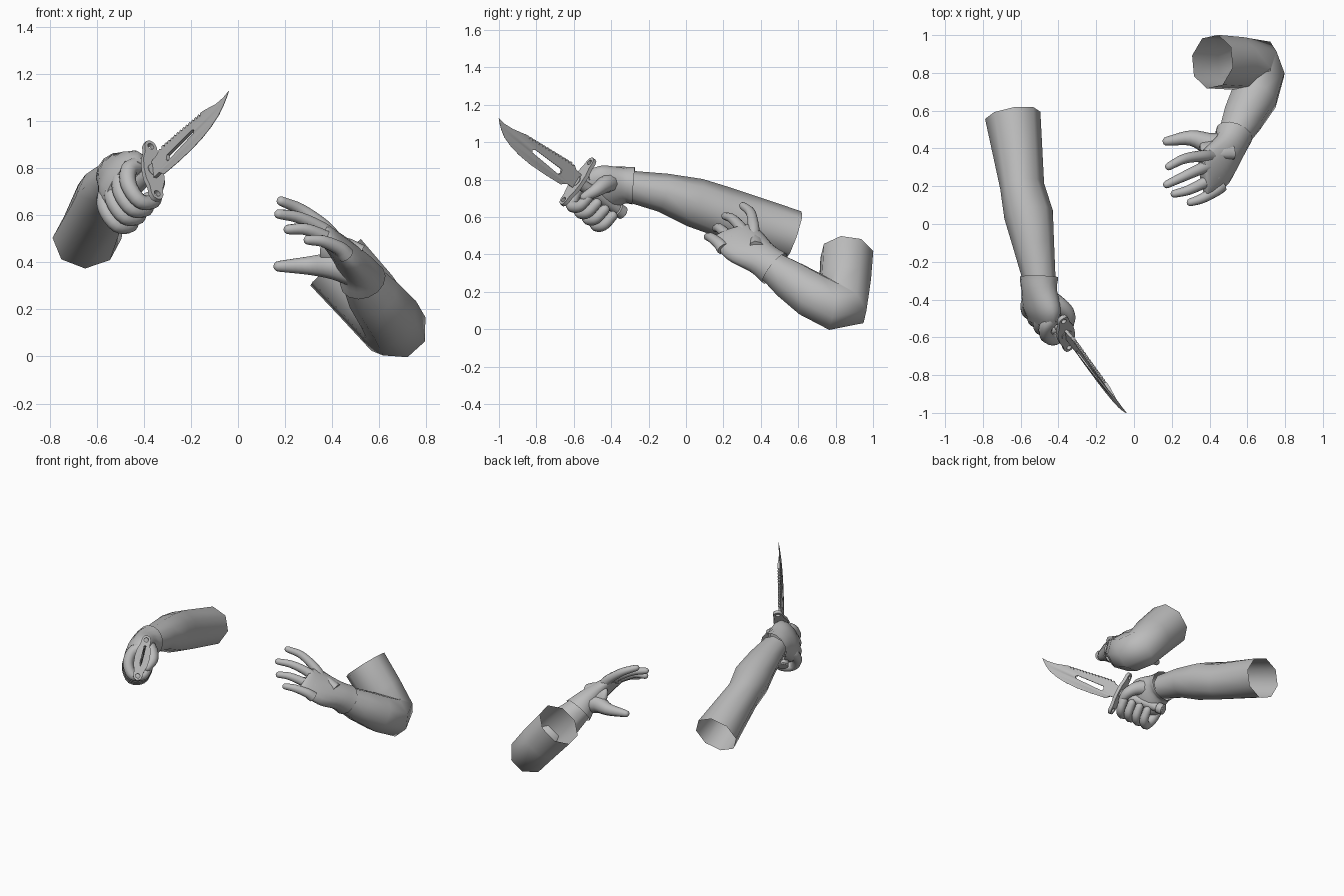
import bpy, bmesh, math
from mathutils import Vector, Matrix

cube = bpy.data.objects.get("Cube")
if cube:
    bpy.data.objects.remove(cube, do_unlink=True)

grey = bpy.data.materials.new("plain grey")
grey.use_nodes = True
grey.diffuse_color = (0.5, 0.5, 0.5, 1)
grey.node_tree.nodes["Principled BSDF"].inputs["Base Color"].default_value = (0.5, 0.5, 0.5, 1)


def select_only(obj):
    bpy.ops.object.select_all(action='DESELECT')
    obj.select_set(True)
    bpy.context.view_layer.objects.active = obj


def finish(obj, angle):
    select_only(obj)
    bpy.ops.object.shade_smooth_by_angle(angle=math.radians(angle))


def refine(rows, steps):
    """Catmull-Rom resampling of rows of numbers."""
    rows = [Vector(r) for r in rows]
    ext = [rows[0] * 2 - rows[1]] + rows + [rows[-1] * 2 - rows[-2]]
    out = []
    for i in range(len(rows) - 1):
        p, q, r, s = ext[i:i + 4]
        for k in range(steps):
            t = k / steps
            out.append(0.5 * (q * 2 + (r - p) * t + (p * 2 - q * 5 + r * 4 - s) * t * t
                              + (q * 3 - p - r * 3 + s) * t ** 3))
    return out + [rows[-1]]


def loft(name, centres, radii, hint, sides=8, steps=1, dome=False, caps=(False, False), angle=60):
    """Skin elliptical rings along a path; the first radius lies along the hint."""
    pts = refine(centres, steps)
    rad = refine(radii, steps)
    tans = [(pts[min(i + 1, len(pts) - 1)] - pts[i]).normalized()
            + (pts[i] - pts[max(i - 1, 0)]).normalized() for i in range(len(pts))]
    tans = [t.normalized() for t in tans]
    if dome:
        end, r, t = pts[-1], rad[-1], tans[-1]
        for a in (30, 55, 75):
            c, s = math.cos(math.radians(a)), math.sin(math.radians(a))
            pts.append(end + t * r[1] * s)
            rad.append(r * c)
            tans.append(t)
    bm = bmesh.new()
    rings = []
    for p, r, t in zip(pts, rad, tans):
        u = Vector(hint)
        u = (u - t * u.dot(t)).normalized()
        v = t.cross(u)
        rings.append([bm.verts.new(p + u * r[0] * math.cos(b) + v * r[1] * math.sin(b))
                      for b in [2 * math.pi * (k + 0.5) / sides for k in range(sides)]])
    for lo, hi in zip(rings, rings[1:]):
        for k in range(sides):
            j = (k + 1) % sides
            bm.faces.new((lo[k], lo[j], hi[j], hi[k]))
    if caps[0]:
        bm.faces.new(rings[0][::-1])
    if caps[1] or dome:
        bm.faces.new(rings[-1])
    mesh = bpy.data.meshes.new(name)
    bm.to_mesh(mesh)
    bm.free()
    mesh.materials.append(grey)
    obj = bpy.data.objects.new(name, mesh)
    bpy.context.collection.objects.link(obj)
    finish(obj, angle)


def digit(name, path, r0, r1, hint):
    n = len(path) - 1
    radii = [(r0 + (r1 - r0) * i / n,) * 2 for i in range(n + 1)]
    loft(name, path, radii, hint, sides=10, steps=4, dome=True, caps=(True, True))


def plate(name, outlines, thickness, axes, origin):
    """Flat shape with holes, extruded along the third axis."""
    cu = bpy.data.curves.new(name, 'CURVE')
    cu.dimensions = '2D'
    cu.fill_mode = 'BOTH'
    cu.extrude = thickness / 2
    for line in outlines:
        sp = cu.splines.new('POLY')
        sp.points.add(len(line) - 1)
        for pt, (x, y) in zip(sp.points, line):
            pt.co = (x, y, 0, 1)
        sp.use_cyclic_u = True
    obj = bpy.data.objects.new(name, cu)
    bpy.context.collection.objects.link(obj)
    select_only(obj)
    bpy.ops.object.convert(target='MESH')
    obj = bpy.context.view_layer.objects.active
    obj.data.materials.clear()
    obj.data.materials.append(grey)
    bm = bmesh.new()
    bm.from_mesh(obj.data)
    bmesh.ops.remove_doubles(bm, verts=bm.verts, dist=0.0002)
    bm.to_mesh(obj.data)
    bm.free()
    m = Matrix(axes).transposed().to_4x4()
    m.translation = origin
    obj.matrix_world = m
    return obj


def circle(cx, cy, r, n=10):
    return [(cx + r * math.cos(2 * math.pi * k / n), cy + r * math.sin(2 * math.pi * k / n))
            for k in range(n)]


# Arms: open sleeves with eight sides
loft("right_arm",
     [(-.642, .575, .502), (-.592, .2, .627), (-.558, .05, .677), (-.53, -.12, .73), (-.5, -.3, .764)],
     [(.15, .133), (.114, .14), (.13, .133), (.109, .104), (.086, .084)], (1, 0, .41))
loft("left_arm",
     [(.415, .86, .4), (.55, .85, .25), (.645, .85, .135), (.67, .785, .125),
      (.64, .68, .18), (.575, .56, .262), (.525, .46, .335)],
     [(.15, .145), (.145, .143), (.137, .143), (.133, .14), (.13, .13), (.115, .112), (.09, .087)],
     (-.63, -.14, -.57))

# Left hand, open, with the thumb below
spread = (.35, -.82, -.44)
loft("left_palm",
     [(.53, .475, .325), (.505, .41, .375), (.445, .315, .445), (.385, .26, .505), (.365, .25, .52)],
     [(.103, .1), (.1, .078), (.128, .056), (.122, .04), (.105, .028)],
     spread, sides=14, steps=4, caps=(False, True))
left_fingers = {
    "index": [(.41, .36, .495), (.36, .36, .555), (.265, .345, .625), (.185, .305, .66)],
    "middle": [(.41, .31, .49), (.36, .295, .54), (.26, .25, .59), (.175, .21, .605)],
    "ring": [(.43, .25, .47), (.385, .225, .5), (.29, .18, .54), (.215, .16, .54)],
    "little": [(.46, .2, .43), (.43, .175, .46), (.36, .135, .49), (.3, .115, .495)],
}
for finger, path in left_fingers.items():
    digit("left_" + finger + "_finger", path, .036, .021, spread)
digit("left_thumb", [(.49, .41, .37), (.4, .425, .385), (.3, .455, .386), (.175, .438, .383)],
      .075, .024, (0, 0, 1))
loft("left_thumb_web", [(.5, .4, .4), (.43, .4, .435), (.37, .405, .445)],
     [(.09, .05), (.085, .04), (.055, .022)], (0, -.07, .135),
     sides=12, steps=3, dome=True, caps=(True, True))

# Knife frame: along the blade, towards the spine, across the flat
along = Vector((.513, -.671, .537)).normalized()
spine = Vector((-.111, .56, .807))
spine = (spine - along * spine.dot(along)).normalized()
across = along.cross(spine)
grip = Vector((-.365, -.575, .785))


def knife(s, n, w):
    return grip + along * s + across * n + spine * w


# Right hand, closed round the handle
loft("right_palm",
     [(-.503, -.28, .768), (-.503, -.34, .77), (-.49, -.44, .75), (-.482, -.515, .728)],
     [(.103, .1), (.107, .088), (.142, .08), (.12, .055)], along, sides=14, steps=4, caps=(False, True))
curl = [(.02, .075), (.07, .035), (.08, -.045), (.035, -.115), (-.035, -.1), (-.058, -.035)]
for i, finger in enumerate(("index", "middle", "ring", "little")):
    s = -.07 - .063 * i
    digit("right_" + finger + "_finger", [knife(s, n, w) for n, w in curl], .039, .028, along)
digit("right_thumb",
      [knife(-.16, -.01, .11), knife(-.11, -.05, .07), knife(-.075, -.07, .015), knife(-.055, -.05, -.045)],
      .055, .026, along)

# Handle and pommel
loft("handle", [knife(s, 0, .02 * s / -.32) for s in (.02, -.15, -.29, -.295, -.335, -.34)],
     [(r, r) for r in (.03, .034, .03, .037, .037, .03)], spine, sides=12, caps=(True, True), angle=35)

# Guard: tapered plate with a hole at each end
half = [(.0, .05), (.05, .046), (.09, .032), (.125, .03), (.145, .02), (.153, .0)]
side = [(-x, y) for x, y in half[:0:-1]] + half
guard_outline = side + [(x, -y) for x, y in side[-2:0:-1]]
plate("guard", [guard_outline, circle(.122, 0, .015), circle(-.122, 0, .015)], .022,
      (spine, across, along), knife(.005, 0, 0))

# Blade: saw-toothed spine, slot and a thinned cutting edge
teeth = []
for k in range(14):
    x = .1 + .024 * k
    top = .062 - .11 * (x - .1)
    teeth += [(x, top - .012), (x + .006, top), (x + .016, top)]
outline = [(0, -.04), (0, .04), (.06, .045), (.085, .06)] + teeth
outline += [(.46, .02), (.53, .004), (.59, -.002), (.637, .002), (.61, -.02), (.585, -.037), (.54, -.06),
            (.47, -.077), (.4, -.085), (.31, -.087), (.2, -.08), (.085, -.068), (.06, -.045)]
slot = [(.125, -.022), (.135, -.002), (.34, -.008), (.355, -.018), (.345, -.03), (.135, -.034)]
blade = plate("blade", [outline, slot], .016, (along, spine, across), grip)
for v in blade.data.vertices:
    if v.co.y < -.05 or v.co.x > .5:
        v.co.z *= .15
finish(blade, 30)
